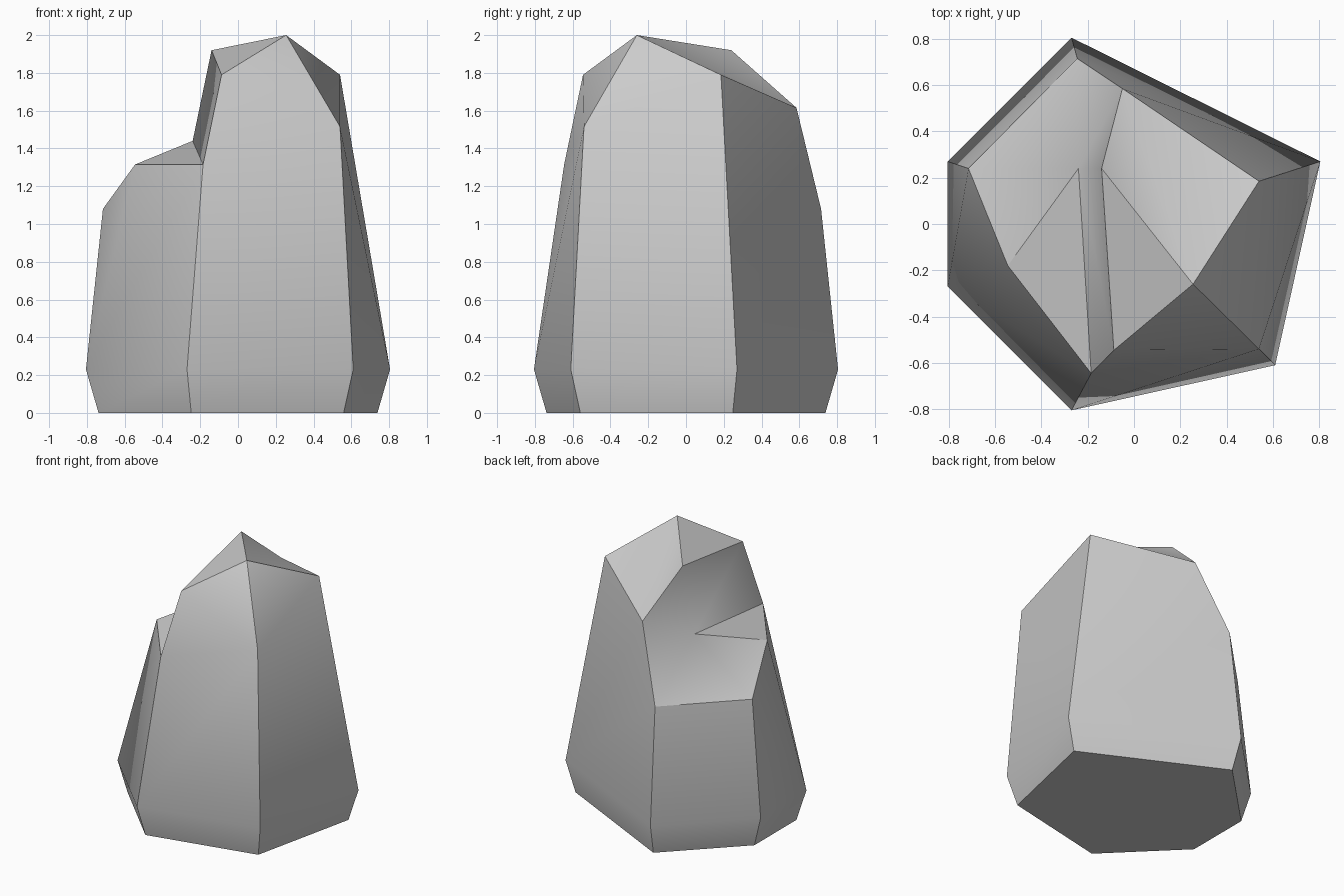
import bpy, bmesh, math
from mathutils import Vector

cube = bpy.data.objects.get("Cube")
if cube:
    bpy.data.objects.remove(cube, do_unlink=True)

# Single stone colour
GREY = (0.6, 0.6, 0.6, 1.0)
stone = bpy.data.materials.new("stone grey")
stone.use_nodes = True
stone.diffuse_color = GREY
bsdf = next(n for n in stone.node_tree.nodes if n.type == "BSDF_PRINCIPLED")
bsdf.inputs["Base Color"].default_value = GREY

bm = bmesh.new()


def add(x, y, z):
    return bm.verts.new(Vector((x, y, z)))


# Widest outline, and the same outline tapered in at the ground
outline = {
    "left_back": (-.805, .27), "left_front": (-.805, -.27), "front": (-.27, -.805),
    "right_front": (.61, -.61), "right": (.805, .27), "back": (-.27, .805),
}
TAPER, BELT = .917, .23
base = [add(x * TAPER, y * TAPER, 0) for x, y in outline.values()]
point = {name: add(x, y, BELT) for name, (x, y) in outline.items()}
belt = list(point.values())
bm.faces.new(base)
for i in range(len(base)):
    j = (i + 1) % len(base)
    bm.faces.new((base[i], base[j], belt[j], belt[i]))

# Corners of the chipped crown
crown = {
    "peak": (.255, -.26, 2), "ridge": (-.14, .24, 1.92), "brow": (-.087, -.545, 1.79),
    "right_front_top": (.54, -.54, 1.515), "right_top": (.54, .185, 1.79),
    "back_top": (-.05, .585, 1.615), "back_low": (-.245, .715, 1.08),
    "left_back_top": (-.715, .24, 1.08), "left_front_top": (-.545, -.18, 1.315),
    "ledge_front": (-.185, -.645, 1.315), "notch": (-.24, .24, 1.44),
}
point.update({name: add(*co) for name, co in crown.items()})

facets = [
    # cap around the peak
    "peak right_top back_top", "peak back_top ridge",
    "peak ridge brow", "peak brow right_front_top", "peak right_front_top right_top",
    # front side
    "front right_front right_front_top", "front right_front_top ledge_front",
    "ledge_front right_front_top brow",
    # right side
    "right_front right right_front_top", "right right_top right_front_top",
    # back side
    "right back_top right_top", "right back_low back_top", "right back back_low",
    # left back and left sides
    "back left_back left_back_top back_low",
    "left_back left_front left_back_top", "left_front left_front_top left_back_top",
    "left_front front ledge_front", "left_front ledge_front left_front_top",
    # notch: ledge, wall and slope
    "left_front_top ledge_front notch",
    "notch ledge_front brow", "notch brow ridge",
    "notch ridge back_top", "notch back_top back_low",
    "notch back_low left_back_top", "notch left_back_top left_front_top",
]
for facet in facets:
    bm.faces.new([point[name] for name in facet.split()])

bmesh.ops.recalc_face_normals(bm, faces=bm.faces[:])
mesh = bpy.data.meshes.new("rock")
bm.to_mesh(mesh)
bm.free()
mesh.materials.append(stone)
rock = bpy.data.objects.new("rock", mesh)
bpy.context.collection.objects.link(rock)

# Smooth the shallow creases, keep the strong ones sharp
bpy.ops.object.select_all(action="DESELECT")
rock.select_set(True)
bpy.context.view_layer.objects.active = rock
bpy.ops.object.shade_smooth_by_angle(angle=math.radians(31))
